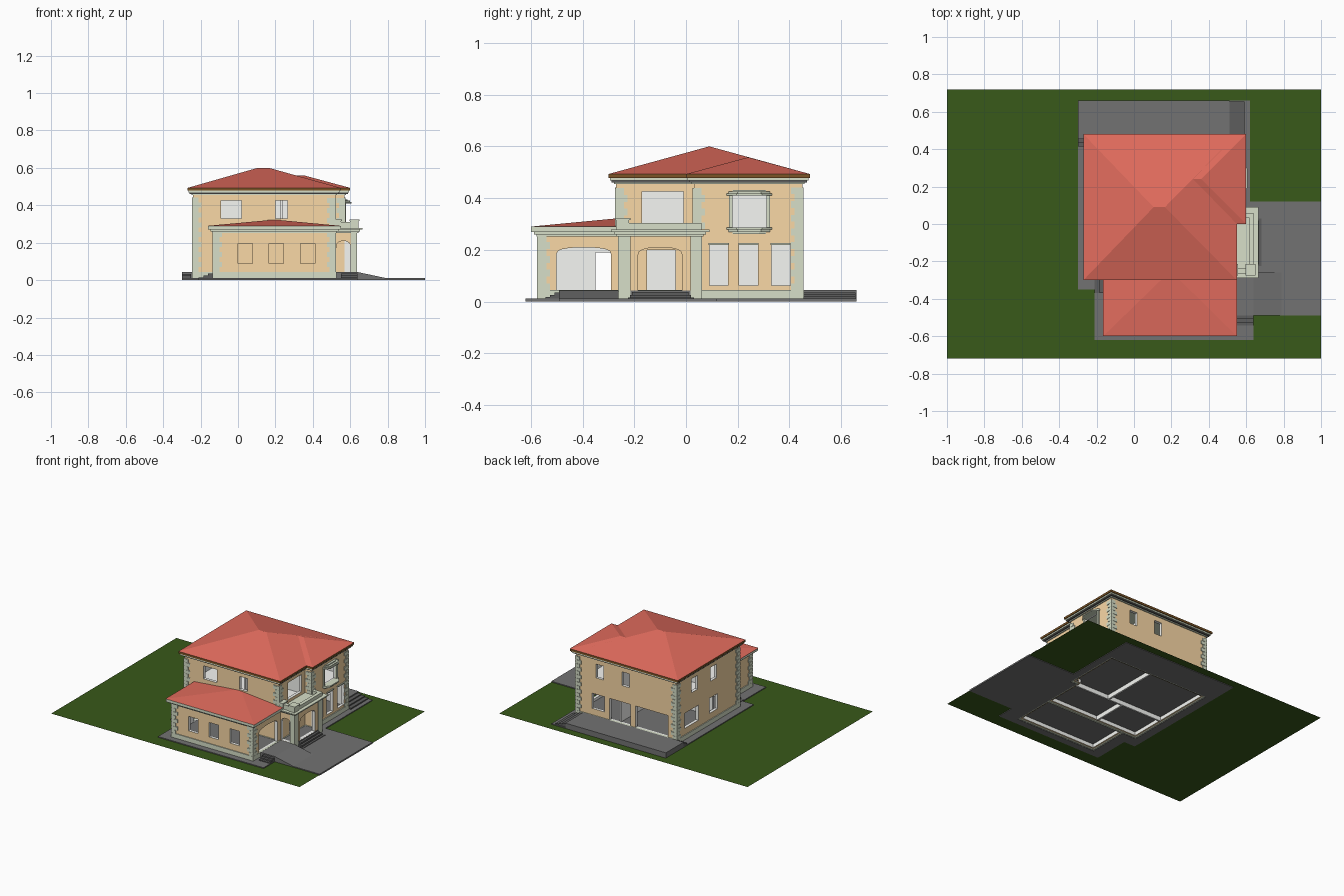
import bpy, bmesh, math

if "Cube" in bpy.data.objects:
    bpy.data.objects.remove(bpy.data.objects["Cube"])

def material(name, r, g, b):
    m = bpy.data.materials.new(name)
    m.diffuse_color = (r, g, b, 1)
    m.use_nodes = True
    m.node_tree.nodes["Principled BSDF"].inputs["Base Color"].default_value = m.diffuse_color
    return m

TAN = material("plaster", .95, .69, .38)
SAGE = material("stone_trim", .68, .74, .58)
RED = material("roof_tile", .76, .15, .11)
BROWN = material("fascia", .20, .09, .02)
GREEN = material("lawn", .04, .10, .01)
GREY = material("paving", .17, .17, .17)
DARK = material("step_stone", .11, .11, .11)
WHITE = material("interior", .92, .93, .90)

def mesh_object(name, verts, faces, mat):
    me = bpy.data.meshes.new(name)
    me.from_pydata(verts, [], faces)
    bm = bmesh.new()
    bm.from_mesh(me)
    bmesh.ops.recalc_face_normals(bm, faces=bm.faces)
    bm.to_mesh(me)
    bm.free()
    me.materials.append(mat)
    ob = bpy.data.objects.new(name, me)
    bpy.context.collection.objects.link(ob)
    return ob

def prism(name, pts, axis, a, b, mat):
    """Extrude a 2D outline from a to b along an axis."""
    place = {'x': lambda p, t: (t, p[0], p[1]), 'y': lambda p, t: (p[0], t, p[1]),
             'z': lambda p, t: (p[0], p[1], t)}[axis]
    n = len(pts)
    verts = [place(p, t) for t in (a, b) for p in pts]
    faces = [tuple(range(n)), tuple(range(n, 2 * n))]
    faces += [(i, (i + 1) % n, (i + 1) % n + n, i + n) for i in range(n)]
    return mesh_object(name, verts, faces, mat)

def rect(x0, x1, y0, y1):
    return [(x0, y0), (x1, y0), (x1, y1), (x0, y1)]

def boxes(name, items, mat):
    """Several boxes (x0,x1,y0,y1,z0,z1) in one object."""
    verts, faces = [], []
    for x0, x1, y0, y1, z0, z1 in items:
        k = len(verts)
        verts += [(x, y, z) for z in (z0, z1) for x, y in rect(x0, x1, y0, y1)]
        for f in ((0, 1, 2, 3), (4, 5, 6, 7), (0, 1, 5, 4), (1, 2, 6, 5), (2, 3, 7, 6), (3, 0, 4, 7)):
            faces.append(tuple(k + i for i in f))
    return mesh_object(name, verts, faces, mat)

def sheet(name, keep, drop, z, mat, thick=0):
    """Flat sheet covering the keep rectangles but not the drop rectangles."""
    xs = sorted({v for r in keep + drop for v in r[:2]})
    ys = sorted({v for r in keep + drop for v in r[2:]})
    inside = lambda x, y, rs: any(r[0] < x < r[1] and r[2] < y < r[3] for r in rs)
    verts, n = [(x, y, z) for y in ys for x in xs], len(xs)
    faces = []
    for j in range(len(ys) - 1):
        for i in range(n - 1):
            x, y = (xs[i] + xs[i + 1]) / 2, (ys[j] + ys[j + 1]) / 2
            if inside(x, y, keep) and not inside(x, y, drop):
                faces.append((j * n + i, j * n + i + 1, j * n + n + i + 1, j * n + n + i))
    ob = mesh_object(name, verts, faces, mat)
    if thick:
        m = ob.modifiers.new("thickness", 'SOLIDIFY')
        m.thickness, m.offset = thick, 0
    return ob

def arch(c0, c1, z0, spring, rise, n=10):
    c, r = (c0 + c1) / 2, (c1 - c0) / 2
    return [(c0, z0), (c1, z0)] + [(c + r * math.cos(math.pi * i / n),
            spring + rise * math.sin(math.pi * i / n) ** .7) for i in range(n)] + [(c0, spring)]

def cut(ob, *cutters):
    """Subtract the cutters, bake the result and remove them."""
    for c in cutters:
        c.hide_render = True
        m = ob.modifiers.new("cut", 'BOOLEAN')
        m.operation, m.object, m.solver, m.material_mode = 'DIFFERENCE', c, 'EXACT', 'TRANSFER'
    dg = bpy.context.evaluated_depsgraph_get()
    dg.update()
    me = bpy.data.meshes.new_from_object(ob.evaluated_get(dg))
    ob.modifiers.clear()
    ob.data = me
    for c in cutters:
        bpy.data.objects.remove(c)

# Footprints, grown by an offset
def main(o):
    return [(-.24 - o, -.27 - o), (.52 + o, -.27 - o), (.52 + o, .03 - o),
            (.57 + o, .03 - o), (.57 + o, .45 + o), (-.24 - o, .45 + o)]

def wing(o, back=-.265):
    return rect(-.13 - o, .52 + o, -.57 - o, back)

def porch(o):
    return rect(.50, .635 + o, -.26 - o, .06 + o)

# Lawn and paving, both left open under the house
paved = [(-.30, .62, -.35, .66), (-.21, .64, -.62, -.35), (.62, 1, -.49, .12)]
house = [(-.24, .52, -.27, .45), (.52, .57, .03, .45), (-.13, .52, -.57, -.27)]
sheet("lawn", [(-1, 1, -.72, .72)], paved, .005, GREEN)
sheet("paving", paved, house, .006, GREY, .011)

# Rear terrace, landings, steps and ramp
boxes("terrace", [(-.30, .51, .455, .66, .003, .044)], GREY)
boxes("terrace_steps", [(.51, .51 + .027 * i, .455, .655, .01, .044 - .008 * i) for i in (1, 2, 3)]
      + [(-.30, -.25, .455 - .02 * i, .455, .01, .044 - .01 * i) for i in (1, 2)], DARK)
boxes("landing", [(.525, .64, -.49, -.26, .005, .043)], GREY)
boxes("landing_steps", [(.55, .638, -.49 - .018 * i, -.49, .01, .044 - .009 * i) for i in (1, 2, 3)], DARK)
boxes("porch_steps", [(.62, .635 + .016 * i, -.20 - .008 * i, .0 + .01 * i, .01, .048 - .011 * i)
                      for i in (1, 2, 3)], DARK)
boxes("side_door_steps", [(-.135 - .025 * i, -.135, -.37, -.28, .01, .045 - .01 * i) for i in (1, 2, 3)], DARK)
prism("ramp", [(.64, .005), (.79, .011), (.64, .043)], 'y', -.49, -.26, GREY)

# Plinths and floors
for name, fp in (("main", main), ("wing", wing)):
    ring = prism(name + "_plinth", fp(.006), 'z', .002, .044, SAGE)
    hole = fp(-.01) if fp is main else wing(-.01, -.2)
    cut(ring, prism("cutter", hole, 'z', -.1, .2, SAGE))
    prism(name + "_floor", fp(-.009), 'z', .034, .042, GREY)
prism("porch_floor", rect(.525, .635, -.26, .06), 'z', .012, .042, GREY)
prism("upper_floor", main(-.015), 'z', .25, .265, WHITE)

# Main walls with window and door openings
walls = prism("main_walls", main(0), 'z', .008, .46, TAN)
f, b, l = (-.30, -.24), (.42, .48), (-.27, -.21)
openings = [(-.09, .02, *f, .33, .425), (.20, .265, *f, .33, .425),
            (.35, .41, *b, .32, .42), (.14, .20, *b, .32, .42), (.34, .44, *b, .09, .20),
            (.13, .30, *b, .043, .20), (-.17, .09, *b, .043, .20),
            (*l, .21, .28, .32, .42), (*l, -.01, .06, .32, .42),
            (*l, .20, .36, .09, .20), (*l, -.02, .07, .09, .20),
            (.48, .535, -.17, -.01, .30, .425), (.48, .535, -.15, -.04, .043, .20),
            (.54, .60, .178, .312, .285, .41)]
openings += [(.54, .60, y, y + .073, .062, .22) for y in (.09, .205, .33)]
cut(walls, prism("cutter", main(-.022), 'z', -.1, .6, WHITE), boxes("cutter", openings, WHITE))

# Wing walls
wall2 = prism("wing_walls", wing(0), 'z', .008, .265, TAN)
cut(wall2, prism("cutter", wing(-.022, -.2), 'z', -.1, .6, WHITE),
    boxes("cutter", [(x, x + .077, -.6, -.54, .09, .195) for x in (0, .167, .335)]
          + [(-.16, -.1, -.35, -.29, .043, .19)], WHITE),
    prism("cutter", arch(-.50, -.29, .043, .185, .025), 'x', .48, .56, WHITE))

# Entrance porch with arches
porch_walls = prism("porch_walls", rect(.519, .63, -.255, .055), 'z', .012, .265, TAN)
cut(porch_walls, prism("cutter", rect(.45, .608, -.233, .033), 'z', -.1, .6, WHITE),
    prism("cutter", arch(-.185, -.015, .043, .18, .03), 'x', .59, .66, WHITE),
    prism("cutter", arch(.525, .602, .043, .17, .04), 'y', -.28, -.22, WHITE))
boxes("porch_pillars", [(.604, .637, -.262, -.215, .012, .265), (.604, .637, .018, .062, .012, .265)], SAGE)

# Interior partitions
boxes("partitions", [(-.22, .50, .0, .012, .003, .25), (.22, .232, .01, .43, .003, .25),
                     (.10, .112, -.25, .0, .003, .25), (-.22, .50, .03, .042, .265, .46),
                     (.225, .237, -.25, .43, .265, .46)], WHITE)

# Quoins: alternating long and short corner blocks
def quoins(name, cx, cy, sx, sy, z0, z1):
    items, step, n = [], .0265, int((z1 - z0) / .0265)
    for i in range(n):
        a, c = (.044, .030) if i % 2 else (.030, .044)
        z = z0 + i * step
        xs = sorted((cx + .005 * sx, cx - a * sx))
        ys = sorted((cy + .005 * sy, cy - c * sy))
        for g, t, h in ((0, z, z + step - .004), (.003, z + step - .004, z + step)):
            x_in = sorted((cx + (.005 - g) * sx, cx - .012 * sx))
            y_in = sorted((cy + (.005 - g) * sy, cy - .012 * sy))
            items += [(*xs, *y_in, t, h), (*x_in, *ys, t, h)]
    return boxes(name, items, SAGE)

for i, (cx, cy, sx, sy, z0, z1) in enumerate([
        (-.24, -.27, -1, -1, .044, .46), (-.24, .45, -1, 1, .044, .46), (.57, .45, 1, 1, .044, .46),
        (.57, .03, 1, -1, .28, .46), (.52, -.27, 1, -1, .28, .46),
        (-.13, -.57, -1, -1, .044, .265), (.52, -.57, 1, -1, .044, .265)]):
    quoins("quoins_%d" % (i + 1), cx, cy, sx, sy, z0, z1)

# Cornices and eaves, stepping outward
for i, (o, z0, z1, m) in enumerate([(.008, .455, .461, SAGE), (.018, .461, .468, DARK),
                                    (.024, .468, .478, SAGE), (.03, .478, .493, BROWN)]):
    prism("main_cornice_%d" % (i + 1), main(o), 'z', z0, z1, m)
for i, (o, z0, z1) in enumerate([(.008, .252, .26), (.018, .26, .27), (.03, .27, .29)]):
    prism("wing_cornice_%d" % (i + 1), wing(o), 'z', z0, z1, SAGE)
    prism("porch_cornice_%d" % (i + 1), porch(o), 'z', z0, z1 - .012 * (i == 2), SAGE)

# Balcony parapet
boxes("balcony_parapet", [(.615, .64, -.26, .06, .275, .303), (.52, .64, -.265, -.235, .275, .312),
                          (.57, .64, .035, .06, .275, .303)], SAGE)
boxes("parapet_posts", [(.60, .645, -.27, -.22, .275, .317), (.515, .55, -.27, -.22, .275, .317)], SAGE)
boxes("parapet_caps", [(.595, .65, -.275, -.215, .315, .323), (.51, .555, -.275, -.215, .315, .323)], SAGE)

# Bay window: ledge, canopy and side jambs
def bay(o):
    return [(.56, .165 - o), (.575, .165 - o), (.60 + o, .20 - o * .5),
            (.60 + o, .29 + o * .5), (.575, .325 + o), (.56, .325 + o)]
for i, (o, z0, z1) in enumerate([(-.015, .262, .27), (0, .27, .278), (.008, .278, .287),
                                 (.008, .41, .418), (.0, .418, .425), (-.015, .425, .432)]):
    prism("bay_slab_%d" % (i + 1), bay(o), 'z', z0, z1, SAGE)
boxes("bay_jambs", [(.565, .577, y, y + .013, .285, .412) for y in (.166, .311)], SAGE)
boxes("window_lintels", [(.565, .577, y - .003, y + .076, .218, .226) for y in (.09, .205, .33)], SAGE)

# Hipped roofs
Z, ap, gp = .493, .60, .558
mesh_object("main_roof", [(-.27, -.30, Z), (.55, -.30, Z), (.55, .48, Z), (-.27, .48, Z), (.105, .09, ap), (.165, .09, ap)],
            [(0, 1, 5, 4), (1, 2, 5), (2, 3, 4, 5), (3, 0, 4), (0, 3, 2, 1)], RED)
mesh_object("side_roof", [(.55, 0, Z), (.60, 0, Z), (.60, .48, Z), (.55, .48, Z), (.31, .24, gp), (.36, .24, gp)],
            [(0, 1, 5, 4), (1, 2, 5), (2, 3, 4, 5), (0, 3, 2, 1), (0, 4, 3)], RED)
mesh_object("wing_roof", [(-.165, -.60, .29), (.55, -.60, .29), (.55, -.265, .29), (-.165, -.265, .29), (.18, -.265, .322), (.21, -.265, .322)],
            [(0, 1, 5, 4), (1, 2, 5), (3, 0, 4), (0, 3, 2, 1), (2, 3, 4, 5)], RED)
